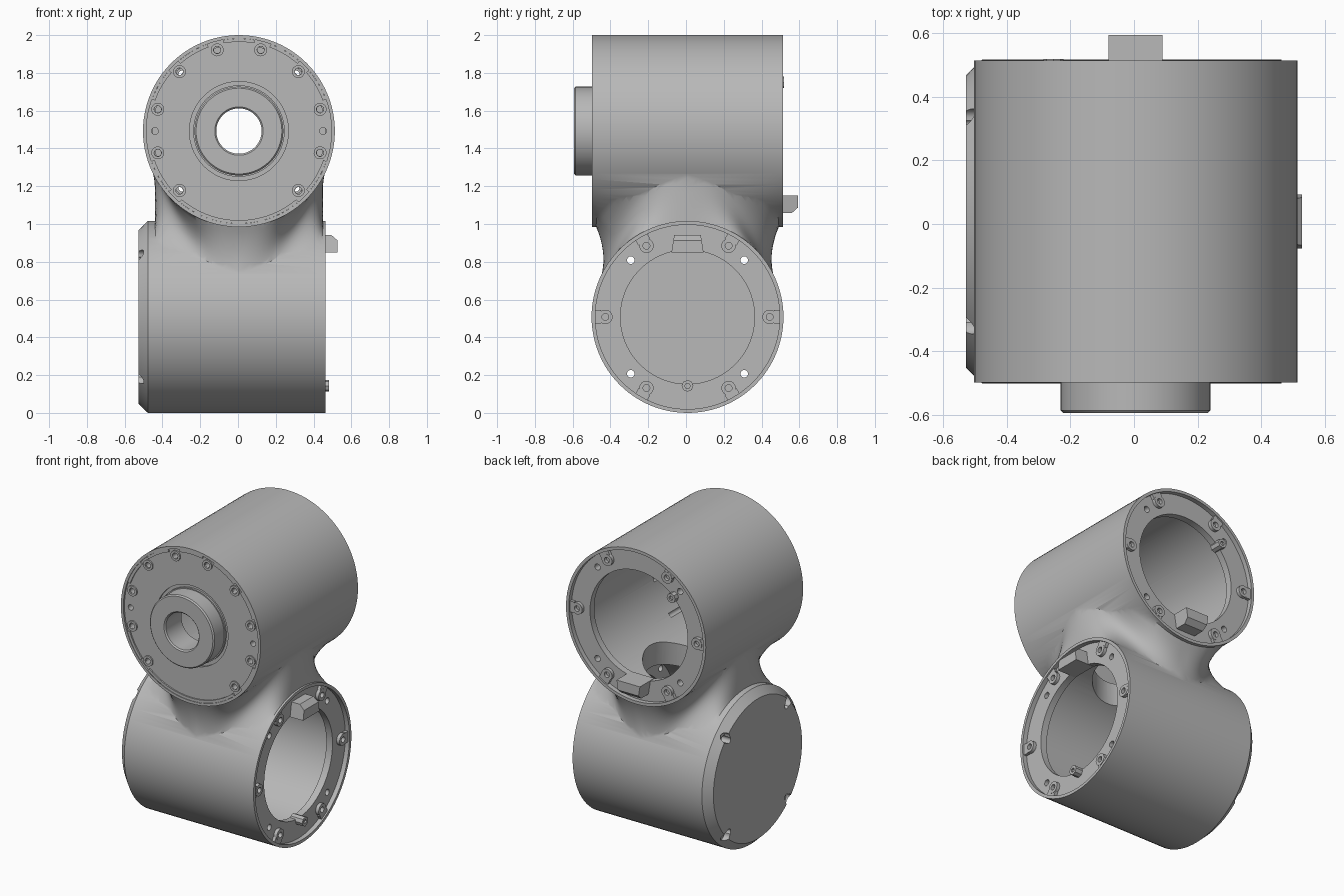
import bpy, bmesh
from math import pi, sin, cos, radians, sqrt, copysign
from mathutils import Matrix, Vector

cube = bpy.data.objects.get("Cube")
if cube:
    bpy.data.objects.remove(cube, do_unlink=True)

grey = bpy.data.materials.new("cast_grey")
grey.use_nodes = True
grey.diffuse_color = (0.48, 0.48, 0.48, 1)
grey.node_tree.nodes["Principled BSDF"].inputs["Base Color"].default_value = (0.48, 0.48, 0.48, 1)

R = 0.508
CX, CY = 0.005, 0.008
Z_LOW, Z_UP = R, 2 - R
UP_LEN, LOW_LEN = 1.011, 0.99


def frame(origin, z_dir, x_dir):
    """Local frame: z points out of a housing end, x is the zero angle."""
    z, x = Vector(z_dir), Vector(x_dir)
    y = z.cross(x)
    return Matrix.Translation(origin) @ Matrix((x, y, z)).transposed().to_4x4()


def polar(angle, radius):
    """Shift to a bolt position, keeping x pointing outward."""
    return Matrix.Rotation(radians(angle), 4, 'Z') @ Matrix.Translation((radius, 0, 0))


def finish(name, bm):
    bmesh.ops.recalc_face_normals(bm, faces=bm.faces[:])
    me = bpy.data.meshes.new(name)
    bm.to_mesh(me)
    bm.free()
    me.materials.append(grey)
    me.shade_smooth()
    me.set_sharp_from_angle(angle=radians(32))
    ob = bpy.data.objects.new(name, me)
    bpy.context.collection.objects.link(ob)
    return ob


def merge(bm, part, matrix):
    bmesh.ops.transform(part, matrix=matrix, verts=part.verts[:])
    tmp = bpy.data.meshes.new("tmp")
    part.to_mesh(tmp)
    part.free()
    bm.from_mesh(tmp)
    bpy.data.meshes.remove(tmp)


def lathe(bm, profile, matrix, steps=24, start=0, sweep=360):
    """Spin (radius, height) points about local z; off-axis profiles are closed loops."""
    p = bmesh.new()
    vs = [p.verts.new((r, 0, z)) for r, z in profile]
    pairs = list(zip(vs, vs[1:]))
    if profile[0][0] > 0:
        pairs.append((vs[-1], vs[0]))
    es = [p.edges.new(pair) for pair in pairs]
    bmesh.ops.spin(p, geom=vs + es, cent=(0, 0, 0), axis=(0, 0, 1),
                   angle=radians(sweep), steps=steps)
    bmesh.ops.remove_doubles(p, verts=p.verts[:], dist=1e-5)
    if sweep < 360:
        bmesh.ops.holes_fill(p, edges=p.edges[:], sides=0)
    bmesh.ops.recalc_face_normals(p, faces=p.faces[:])
    merge(bm, p, matrix @ Matrix.Rotation(radians(start), 4, 'Z'))


def turned(name, profile, matrix, steps=96):
    bm = bmesh.new()
    lathe(bm, profile, matrix, steps)
    return finish(name, bm)


def rod(r, top, bottom):
    return [(0, top), (r, top), (r, bottom), (0, bottom)]


def tube(r_out, r_in, top, bottom):
    return [(r_out, bottom), (r_out, top), (r_in, top), (r_in, bottom)]


def prism(bm, outline, widths, matrix):
    """Extrude an (x, z) outline along y, with a half width at each point."""
    p = bmesh.new()
    sides = [[p.verts.new((x, s * w, z)) for (x, z), w in zip(outline, widths)] for s in (-1, 1)]
    for side in sides:
        p.faces.new(side)
    n = len(outline)
    for i in range(n):
        j = (i + 1) % n
        p.faces.new((sides[0][i], sides[0][j], sides[1][j], sides[1][i]))
    merge(bm, p, matrix)


def combine(body, other, operation):
    mod = body.modifiers.new("cut", 'BOOLEAN')
    mod.operation, mod.object, mod.solver = operation, other, 'EXACT'
    other.hide_render = True
    dg = bpy.context.evaluated_depsgraph_get()
    me = bpy.data.meshes.new_from_object(body.evaluated_get(dg))
    body.modifiers.clear()
    body.data = me
    bpy.data.objects.remove(other, do_unlink=True)


up_open = frame((CX, 0.513, Z_UP), (0, 1, 0), (0, 0, -1))
up_front = frame((CX, 0.513 - UP_LEN, Z_UP), (0, -1, 0), (1, 0, 0))
low_open = frame((0.463, CY, Z_LOW), (1, 0, 0), (0, 0, 1))

# Two crossed housings; the lower one has a chamfered closed end
housing = turned("joint_housing", rod(R, 0, -UP_LEN), up_open)
lower = turned("lower", [(0, 0), (R, 0), (R, 0.05 - LOW_LEN), (0.46, -LOW_LEN), (0, -LOW_LEN)], low_open)

# Flared neck that blends one housing into the other
bm = bmesh.new()
COUNT, ROWS = 96, 13
rings = []
for k in range(ROWS):
    t = 2 * k / (ROWS - 1) - 1
    ring = []
    for i in range(COUNT):
        a = 2 * pi * i / COUNT
        flare = 0.49 + 0.06 * abs(sin(2 * a))
        ends = []
        for upper in (False, True):
            x, y = flare * cos(a), flare * sin(a)
            if upper:
                y = copysign(min(abs(y), 0.485), y)
                ends.append((x, y, Z_UP - sqrt(R * R - x * x) + 0.004))
            else:
                x = copysign(min(abs(x), 0.445), x)
                ends.append((x, y, Z_LOW + sqrt(R * R - y * y) - 0.004))
        end = ends[t > 0]
        z = ends[0][2] + (ends[1][2] - ends[0][2]) * (t + 1) / 2
        waist = 0.445
        x = waist * cos(a) + (end[0] - waist * cos(a)) * t * t
        y = waist * sin(a) + (end[1] - waist * sin(a)) * t * t
        ring.append(bm.verts.new((x + CX, y + CY, z)))
    rings.append(ring)
for low, high in zip(rings, rings[1:]):
    for i in range(COUNT):
        j = (i + 1) % COUNT
        bm.faces.new((low[i], low[j], high[j], high[i]))
for ring, z in ((rings[0], Z_LOW + 0.2), (rings[-1], Z_UP - 0.2)):
    tip = bm.verts.new((CX, CY, z))
    for i in range(COUNT):
        bm.faces.new((ring[i], ring[(i + 1) % COUNT], tip))
combine(housing, finish("neck", bm), 'UNION')
combine(housing, lower, 'UNION')

# Hollow interiors behind flanged openings, joined through the neck
for mat, length in ((up_open, UP_LEN), (low_open, LOW_LEN)):
    floor = 0.075 - length
    cavity = [(0, 0.05), (0.488, 0.05), (0.488, -0.03), (0.355, -0.03), (0.355, -0.075),
              (0.455, -0.075), (0.455, floor), (0, floor)]
    combine(housing, turned("cavity", cavity, mat), 'DIFFERENCE')
passage = turned("passage", rod(0.25, 0.2, -0.2), Matrix.Translation((CX, CY, 1)), 64)
combine(housing, passage, 'DIFFERENCE')

# Recessed front face with a groove and the central bore
face = [(0, 0.05), (0.49, 0.05), (0.49, -0.012), (0.262, -0.012), (0.262, -0.025), (0.242, -0.025),
        (0.242, -0.012), (0.12, -0.012), (0.12, -0.2), (0, -0.2)]
combine(housing, turned("front_recess", face, up_front), 'DIFFERENCE')

# Screw holes running through both ends, and notches in the chamfered cap
FRONT_BOLTS = [a for a in range(-45, 226, 30)]
bm = bmesh.new()
for a in (45, 135, 225, 315):
    lathe(bm, rod(0.02, 0.05, -1.2), low_open @ polar(a, 0.425), 20)
    lathe(bm, rod(0.02, 0.05, -0.2), up_open @ polar(a, 0.425), 20)
for a in FRONT_BOLTS + [0, 180]:
    lathe(bm, rod(0.018, 0.05, -0.2), up_front @ polar(a, 0.445), 20)
combine(housing, finish("screw_holes", bm), 'DIFFERENCE')
bm = bmesh.new()
for a in (45, 135, 225, 315):
    lathe(bm, rod(0.032, 0.04 - LOW_LEN, -1.2), low_open @ polar(a, 0.455), 20)
combine(housing, finish("cap_notches", bm), 'DIFFERENCE')
housing.data.shade_smooth()
housing.data.set_sharp_from_angle(angle=radians(32))

# Hollow shaft boss on the front face
turned("front_boss", [(0.235, -0.02), (0.235, 0.087), (0.227, 0.095), (0.128, 0.095),
                      (0.12, 0.087), (0.12, -0.02)], up_front)

# Bolt collars and raised rim arcs on the front face
bm = bmesh.new()
for a in FRONT_BOLTS:
    lathe(bm, tube(0.034, 0.019, -0.003, -0.016), up_front @ polar(a, 0.445), 20)
for start, sweep in ((20, 21), (49, 21), (80, 20), (110, 21), (139, 21), (199, 22), (230, 80), (319, 22)):
    lathe(bm, tube(0.4895, 0.472, -0.003, -0.016), up_front, sweep // 3, start, sweep)
finish("front_collars", bm)

# Bolt pads, locating tab and pin on each open flange
for name, mat, reach, pin_angle in (("upper", up_open, 0.08, 135), ("lower", low_open, 0.064, 180)):
    bm = bmesh.new()
    for a in range(0, 360, 60):
        a += 30 if name == "none" else 0
        spot = mat @ polar(a + 30, 0.435)
        lathe(bm, tube(0.038, 0.018, -0.008, -0.034), spot, 24)
        prism(bm, [(0.022, -0.034), (0.022, -0.01), (0.056, -0.01), (0.056, -0.034)], [0.036] * 4, spot)
    finish(name + "_bolt_pads", bm)

    bm = bmesh.new()
    outline = [(0.342, -0.07), (0.342, reach), (0.405, reach), (0.435, reach - 0.034), (0.435, -0.07)]
    prism(bm, outline, [0.085 - 0.16 * (x - 0.342) for x, z in outline], mat)
    finish(name + "_locating_tab", bm)

    bm = bmesh.new()
    spot = mat @ polar(pin_angle, 0.365)
    top = 0.02 if name == "lower" else 0.005
    lathe(bm, tube(0.031, 0.014, top, -0.07), spot, 8)
    lathe(bm, rod(0.016, top - 0.012, -0.07), spot, 8)
    finish(name + "_pin", bm)
